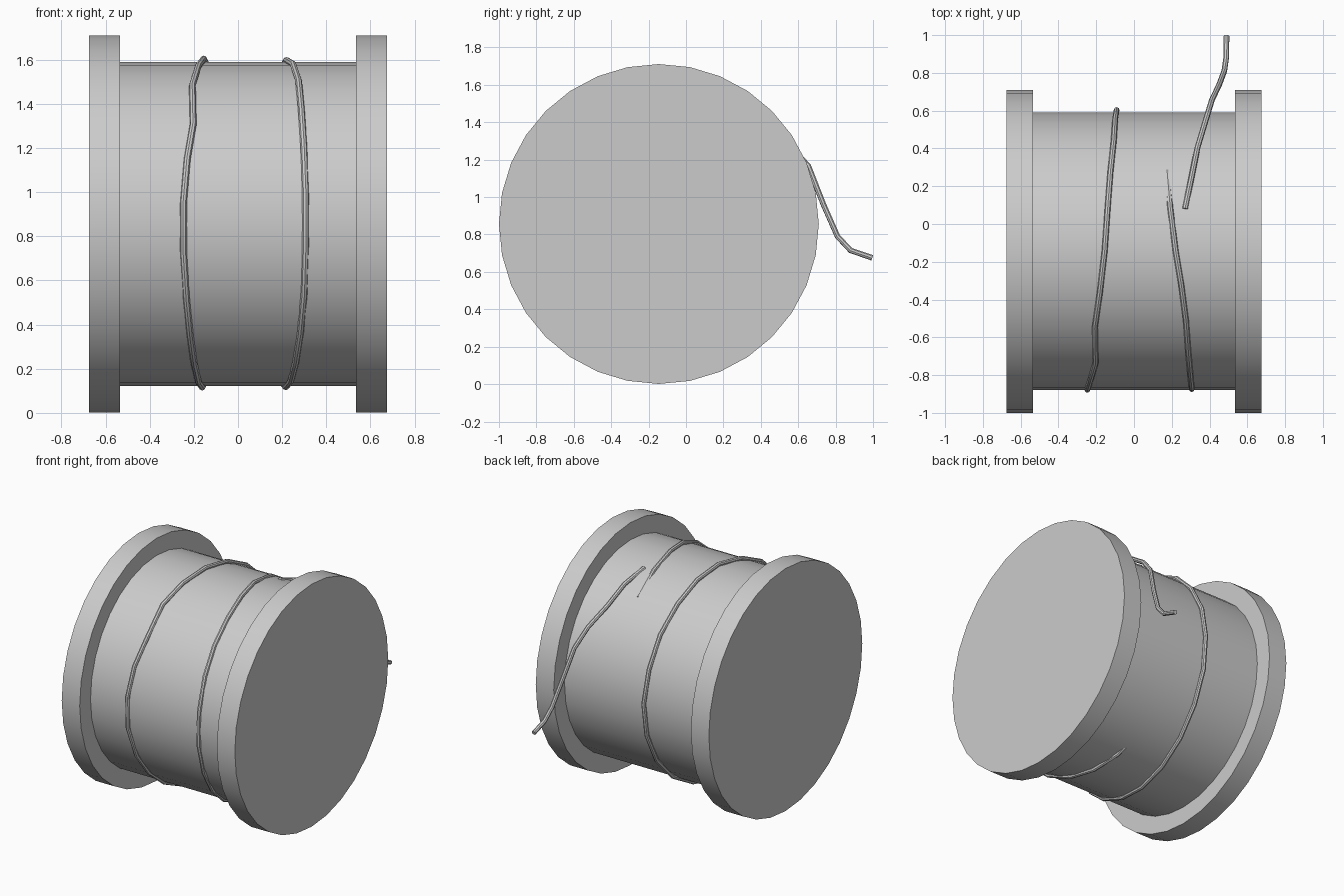
import bpy, math

if "Cube" in bpy.data.objects:
    bpy.data.objects.remove(bpy.data.objects["Cube"])

CY, CZ = -0.145, 0.856      # spool axis position
WIRE = 0.015                # wire radius


def smooth(obj):
    bpy.ops.object.select_all(action='DESELECT')
    obj.select_set(True)
    bpy.context.view_layer.objects.active = obj
    bpy.ops.object.shade_smooth_by_angle(angle=math.radians(35))


def disc(name, x0, x1, radius):
    """32-sided cylinder along x with a vertex at the top."""
    bpy.ops.mesh.primitive_cylinder_add(
        vertices=32, radius=radius, depth=x1 - x0,
        location=((x0 + x1) / 2, CY, CZ), rotation=(0, math.pi / 2, 0))
    obj = bpy.context.object
    obj.name = name
    smooth(obj)
    return obj


def wire(name, points, closed=False):
    """Round wire swept along a polyline."""
    cu = bpy.data.curves.new(name, 'CURVE')
    cu.dimensions = '3D'
    cu.bevel_depth = WIRE
    cu.bevel_resolution = 2
    cu.use_fill_caps = True
    sp = cu.splines.new('POLY')
    sp.points.add(len(points) - 1)
    for p, co in zip(sp.points, points):
        p.co = (*co, 1)
    sp.use_cyclic_u = closed
    obj = bpy.data.objects.new(name, cu)
    bpy.context.collection.objects.link(obj)
    bpy.ops.object.select_all(action='DESELECT')
    obj.select_set(True)
    bpy.context.view_layer.objects.active = obj
    bpy.ops.object.convert(target='MESH')
    smooth(bpy.context.object)


def around(turns, r):
    """Points on the drum from (degrees from top towards front, x, sink)."""
    out = []
    for deg, x, sink in turns:
        a = math.radians(deg)
        out.append((x, CY + 0.005 - (r - sink) * math.sin(a),
                    CZ + 0.004 + (r - sink) * math.cos(a)))
    return out


# Spool body
disc("left_flange", -0.675, -0.535, 0.855)
disc("right_flange", 0.535, 0.675, 0.855)
disc("drum", -0.54, 0.54, 0.734)

# Closed loop of wire on the left half of the drum
wire("left_wire_loop", around([
    (0, -0.155, 0), (17, -0.18, 0), (33, -0.207, 0), (53, -0.203, 0),
    (67, -0.23, 0), (83, -0.247, 0), (100, -0.247, 0), (118, -0.233, 0),
    (133, -0.217, 0), (148, -0.2, 0), (165, -0.18, 0), (182, -0.162, 0),
    (200, -0.14, 0), (218, -0.12, 0), (236, -0.105, 0), (254, -0.097, 0),
    (272, -0.092, 0), (290, -0.1, 0.004), (308, -0.107, 0.006),
    (326, -0.125, 0.004), (343, -0.14, 0)], 0.744), closed=True)

# Right winding, sinking into the drum at both ends
wire("right_wire_winding", around([
    (-36, 0.175, 0.026), (-18, 0.192, 0.012), (0, 0.22, 0.004), (14, 0.25, 0),
    (30, 0.275, 0), (46, 0.287, 0), (62, 0.298, 0), (80, 0.306, 0),
    (98, 0.306, 0), (116, 0.299, 0), (132, 0.283, 0), (148, 0.262, 0),
    (164, 0.24, 0), (180, 0.217, 0), (196, 0.185, 0.008),
    (214, 0.145, 0.026)], 0.742)

)

# Loose end leaving the drum at the back
wire("loose_wire_end", [
    (0.27, 0.08, 1.55), (0.305, 0.25, 1.49), (0.335, 0.4, 1.385),
    (0.38, 0.55, 1.28), (0.412, 0.655, 1.165), (0.45, 0.735, 0.96),
    (0.478, 0.81, 0.79), (0.488, 0.88, 0.715), (0.49, 0.996, 0.675)])
